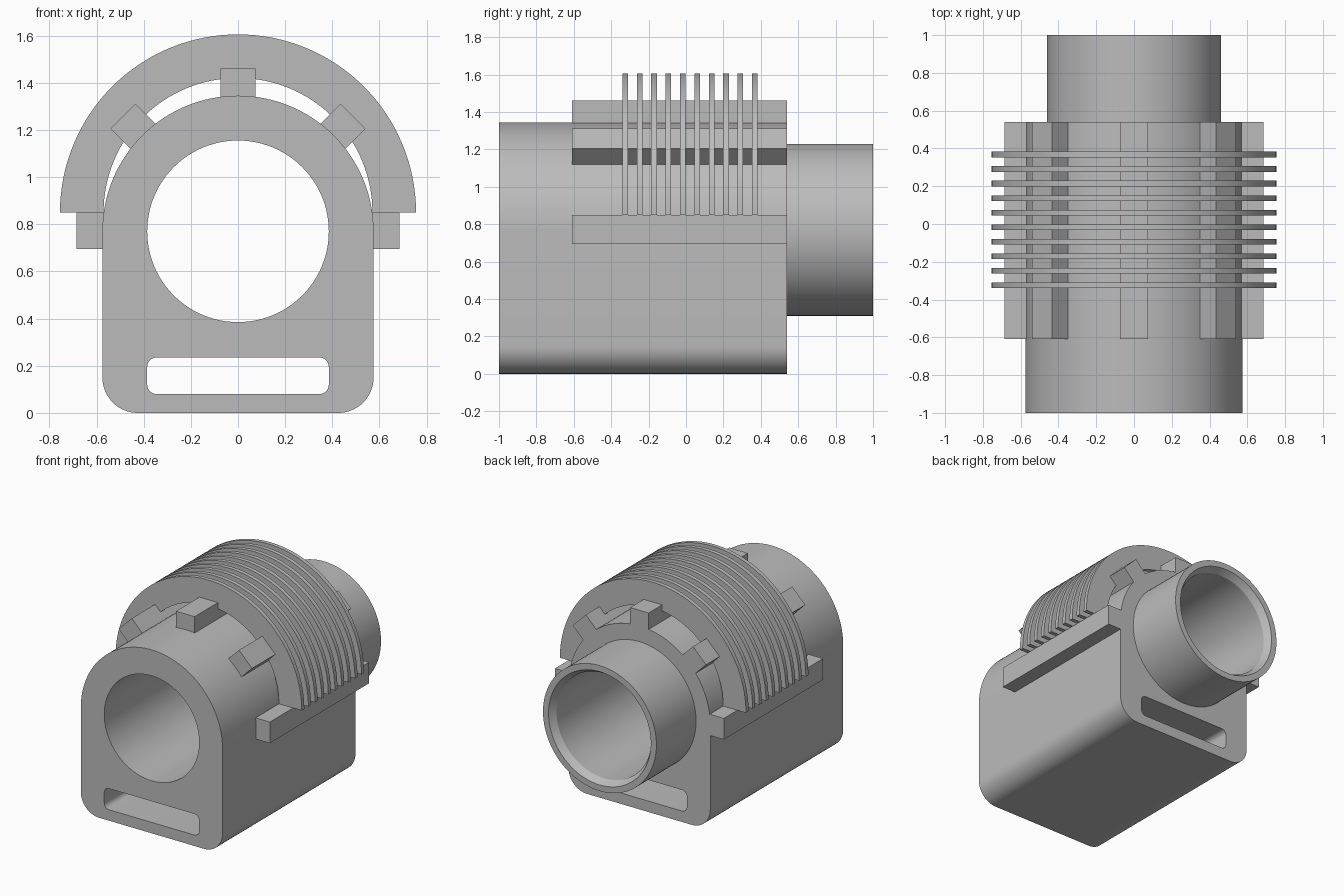
import bpy, bmesh
from math import sin, cos, pi, radians
from mathutils import Matrix

cube = bpy.data.objects.get("Cube")
if cube:
    bpy.data.objects.remove(cube)

grey = bpy.data.materials.new("light_grey")
grey.use_nodes = True
COLOUR = (0.5, 0.5, 0.5, 1)
grey.diffuse_color = COLOUR
grey.node_tree.nodes["Principled BSDF"].inputs["Base Color"].default_value = COLOUR

BORE_Z = 0.77      # axis of the bore and tube
BODY_R = 0.575
BORE_R = 0.385
BACK = 0.54        # rear end of the body


def arc(cx, cz, r, start, end, n):
    step = radians(end - start) / n
    return [(cx + r * cos(radians(start) + i * step),
             cz + r * sin(radians(start) + i * step)) for i in range(n + 1)]


def circle(cx, cz, r, n=96):
    return arc(cx, cz, r, 0, 360, n)[:-1]


def rounded_rect(x0, x1, z0, z1, r, n=8):
    return (arc(x1 - r, z1 - r, r, 0, 90, n) + arc(x0 + r, z1 - r, r, 90, 180, n)
            + arc(x0 + r, z0 + r, r, 180, 270, n) + arc(x1 - r, z0 + r, r, 270, 360, n))


def finish(obj, bm):
    bmesh.ops.remove_doubles(bm, verts=bm.verts, dist=1e-5)
    bmesh.ops.recalc_face_normals(bm, faces=bm.faces)
    bm.to_mesh(obj.data)
    bm.free()
    obj.data.materials.clear()
    obj.data.materials.append(grey)
    bpy.ops.object.select_all(action='DESELECT')
    bpy.context.view_layer.objects.active = obj
    obj.select_set(True)
    bpy.ops.object.shade_smooth_by_angle(angle=radians(30))


def prism(name, outlines, y0, y1):
    """Extrude x-z outlines (first is outer, rest are holes) from y0 to y1."""
    curve = bpy.data.curves.new(name + "_outline", 'CURVE')
    curve.dimensions = '2D'
    curve.fill_mode = 'BOTH'
    curve.extrude = (y1 - y0) / 2
    for pts in outlines:
        spline = curve.splines.new('POLY')
        spline.points.add(len(pts) - 1)
        for p, (x, z) in zip(spline.points, pts):
            p.co = (x, z, 0, 1)
        spline.use_cyclic_u = True
    temp = bpy.data.objects.new(name + "_outline", curve)
    bpy.context.collection.objects.link(temp)
    bpy.context.view_layer.update()
    depsgraph = bpy.context.evaluated_depsgraph_get()
    mesh = bpy.data.meshes.new_from_object(temp.evaluated_get(depsgraph))
    bpy.data.objects.remove(temp)
    obj = bpy.data.objects.new(name, mesh)
    bpy.context.collection.objects.link(obj)
    bm = bmesh.new()
    bm.from_mesh(mesh)
    bm.transform(Matrix.Translation((0, (y0 + y1) / 2, 0)) @ Matrix.Rotation(pi / 2, 4, 'X'))
    finish(obj, bm)
    return obj


def lathe(name, profile, n=96):
    """Revolve a closed (radius, y) profile about the bore axis."""
    mesh = bpy.data.meshes.new(name)
    obj = bpy.data.objects.new(name, mesh)
    bpy.context.collection.objects.link(obj)
    bm = bmesh.new()
    rings = [[bm.verts.new((r * cos(2 * pi * i / n), y, BORE_Z + r * sin(2 * pi * i / n)))
              for i in range(n)] for r, y in profile]
    for a, b in zip(rings, rings[1:]):
        for i in range(n):
            j = (i + 1) % n
            bm.faces.new((a[i], a[j], b[j], b[i]))
    finish(obj, bm)


# Main body: arched block with a bore and a slot running through it
outer = (arc(0, BORE_Z, BODY_R, 0, 180, 64)
         + arc(-BODY_R + 0.15, 0.15, 0.15, 180, 270, 16)
         + arc(BODY_R - 0.15, 0.15, 0.15, 270, 360, 16))
prism("body", [outer, circle(0, BORE_Z, BORE_R),
               rounded_rect(-BORE_R, BORE_R, 0.08, 0.235, 0.04)], -1, BACK)

# Rear tube with a tapered mouth
lathe("rear_tube", [(BORE_R, BACK), (0.46, BACK), (0.46, 1), (0.415, 1),
                    (BORE_R, 0.95), (BORE_R, BACK)])

# Long ribs on the arch
for label, angle in (("right", 135), ("top", 90), ("left", 45)):
    a = radians(angle)
    corners = [(0.565, -0.075), (0.69, -0.075), (0.69, 0.075), (0.565, 0.075)]
    pts = [(r * cos(a) - t * sin(a), BORE_Z + r * sin(a) + t * cos(a)) for r, t in corners]
    prism(label + "_rib", [pts], -0.61, BACK)

# Side rails under the fins
for label, s in (("left", 1), ("right", -1)):
    prism(label + "_rail", [[(s * 0.57, 0.695), (s * 0.685, 0.695),
                             (s * 0.685, 0.85), (s * 0.57, 0.85)]], -0.61, BACK)

# Row of half-ring cooling fins
half_ring = arc(0, 0.85, 0.755, 0, 180, 64) + arc(0, 0.85, 0.57, 180, 0, 64)
for i in range(10):
    y = -0.325 + i * 0.077
    prism(f"fin_{i + 1}", [half_ring], y - 0.015, y + 0.015)
